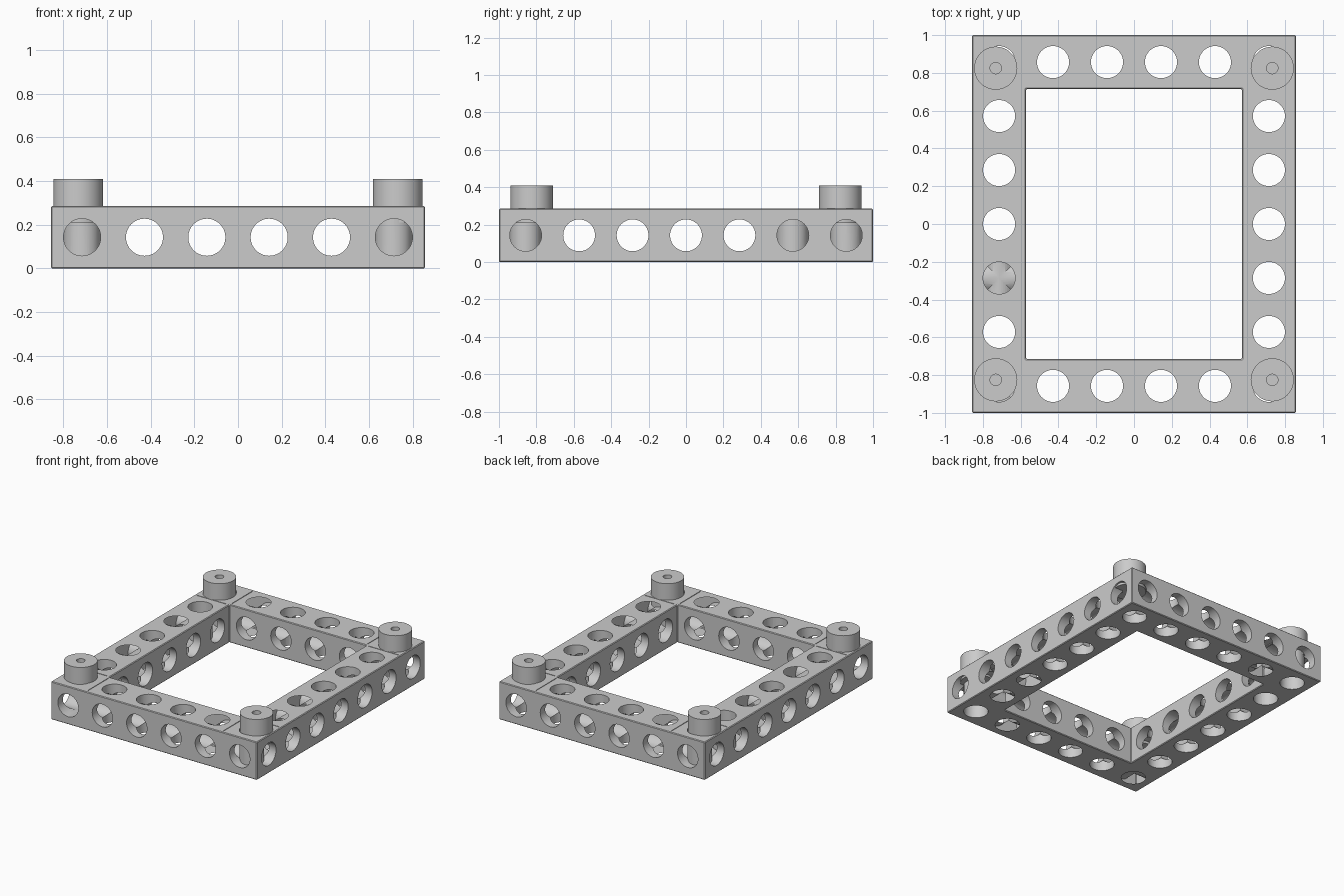
import bpy, bmesh, math
from mathutils import Matrix, Vector

if "Cube" in bpy.data.objects:
    bpy.data.objects.remove(bpy.data.objects["Cube"], do_unlink=True)

UNIT = 2 / 7                 # hole pitch
NX, NY = 6, 7                # frame size in units
HX, HY = NX * UNIT / 2, 1.0
BORE = 0.085

grey = bpy.data.materials.new("plain grey")
grey.use_nodes = True
grey.diffuse_color = (0.6, 0.6, 0.6, 1)
grey.node_tree.nodes["Principled BSDF"].inputs["Base Color"].default_value = (0.6, 0.6, 0.6, 1)


def finish(bm, name):
    bmesh.ops.recalc_face_normals(bm, faces=bm.faces)
    mesh = bpy.data.meshes.new(name)
    bm.to_mesh(mesh)
    bm.free()
    mesh.materials.append(grey)
    obj = bpy.data.objects.new(name, mesh)
    bpy.context.collection.objects.link(obj)
    return obj


def select_only(obj):
    bpy.ops.object.select_all(action='DESELECT')
    obj.select_set(True)
    bpy.context.view_layer.objects.active = obj


def bore_cutter(name, axis, centres, length):
    """Parallel cylinders along one axis."""
    turn = {'X': Matrix.Rotation(math.pi / 2, 4, 'Y'),
            'Y': Matrix.Rotation(math.pi / 2, 4, 'X'),
            'Z': Matrix.Identity(4)}[axis]
    bm = bmesh.new()
    for c in centres:
        bmesh.ops.create_cone(bm, cap_ends=True, segments=48, radius1=BORE, radius2=BORE,
                              depth=length, matrix=Matrix.Translation(c) @ turn)
    return finish(bm, name)


# Rectangular frame with mitred corners
bm = bmesh.new()
corners = [(-1, -1), (1, -1), (1, 1), (-1, 1)]
section = [(0, 0), (0, UNIT), (UNIT, UNIT), (UNIT, 0)]    # (inset, height)
rings = [[bm.verts.new((sx * (HX - inset), sy * (HY - inset), z)) for inset, z in section]
         for sx, sy in corners]
for i in range(4):
    a, b = rings[i], rings[(i + 1) % 4]
    for j in range(4):
        k = (j + 1) % 4
        bm.faces.new((a[j], b[j], b[k], a[k]))
frame = finish(bm, "frame")
bevel = frame.modifiers.new("edge_bevel", 'BEVEL')
bevel.width = 0.005
bevel.segments = 1
bevel.limit_method = 'ANGLE'

# Bores through every unit in all three directions
xs = [(i - (NX - 1) / 2) * UNIT for i in range(NX)]
ys = [(i - (NY - 1) / 2) * UNIT for i in range(NY)]
mid = UNIT / 2
cutters = [
    bore_cutter("bores_across", 'X', [Vector((0, y, mid)) for y in ys], 3),
    bore_cutter("bores_lengthwise", 'Y', [Vector((x, 0, mid)) for x in xs], 3),
    bore_cutter("bores_upright", 'Z',
                [Vector((x, y, mid)) for x in xs for y in ys
                 if x in (xs[0], xs[-1]) or y in (ys[0], ys[-1])], 1),
]

# Fine grooves marking off the corner blocks
bm = bmesh.new()
for sx, sy in corners:
    for centre, size in (
            ((HX - UNIT - 0.006, HY - mid, UNIT), (0.005, UNIT - 0.04, 0.01)),
            ((HX - mid, HY - UNIT - 0.006, UNIT), (UNIT - 0.04, 0.005, 0.01))):
        place = Matrix.Translation((sx * centre[0], sy * centre[1], centre[2]))
        bmesh.ops.create_cube(bm, size=1, matrix=place @ Matrix.Diagonal((*size, 1)))
cutters.append(finish(bm, "corner_grooves"))

for cutter in cutters:
    cutter.hide_render = True
    cut = frame.modifiers.new(cutter.name, 'BOOLEAN')
    cut.operation = 'DIFFERENCE'
    cut.solver = 'EXACT'
    cut.object = cutter
select_only(frame)
bpy.ops.object.convert(target='MESH')
for cutter in cutters:
    bpy.data.objects.remove(cutter, do_unlink=True)
bpy.ops.object.shade_smooth_by_angle(angle=math.radians(30))


# Round feet with a blind centre hole, one per corner
def foot(name, x, y):
    profile = [(0, 0.21), (0.114, 0.21), (0.114, 0.41), (0.03, 0.41), (0.03, 0.33), (0, 0.33)]
    bm = bmesh.new()
    verts = [bm.verts.new((r, 0, z)) for r, z in profile]
    edges = [bm.edges.new(pair) for pair in zip(verts, verts[1:])]
    bmesh.ops.spin(bm, geom=verts + edges, cent=(0, 0, 0), axis=(0, 0, 1),
                   angle=math.tau, steps=48, use_merge=False)
    bmesh.ops.remove_doubles(bm, verts=bm.verts, dist=0.0005)
    obj = finish(bm, name)
    obj.location = (x, y, 0)
    select_only(obj)
    bpy.ops.object.shade_smooth_by_angle(angle=math.radians(30))


for sx, sy in corners:
    name = ("front" if sy < 0 else "back") + ("_left" if sx > 0 else "_right") + "_foot"
    foot(name, sx * 0.732, sy * 0.825)
